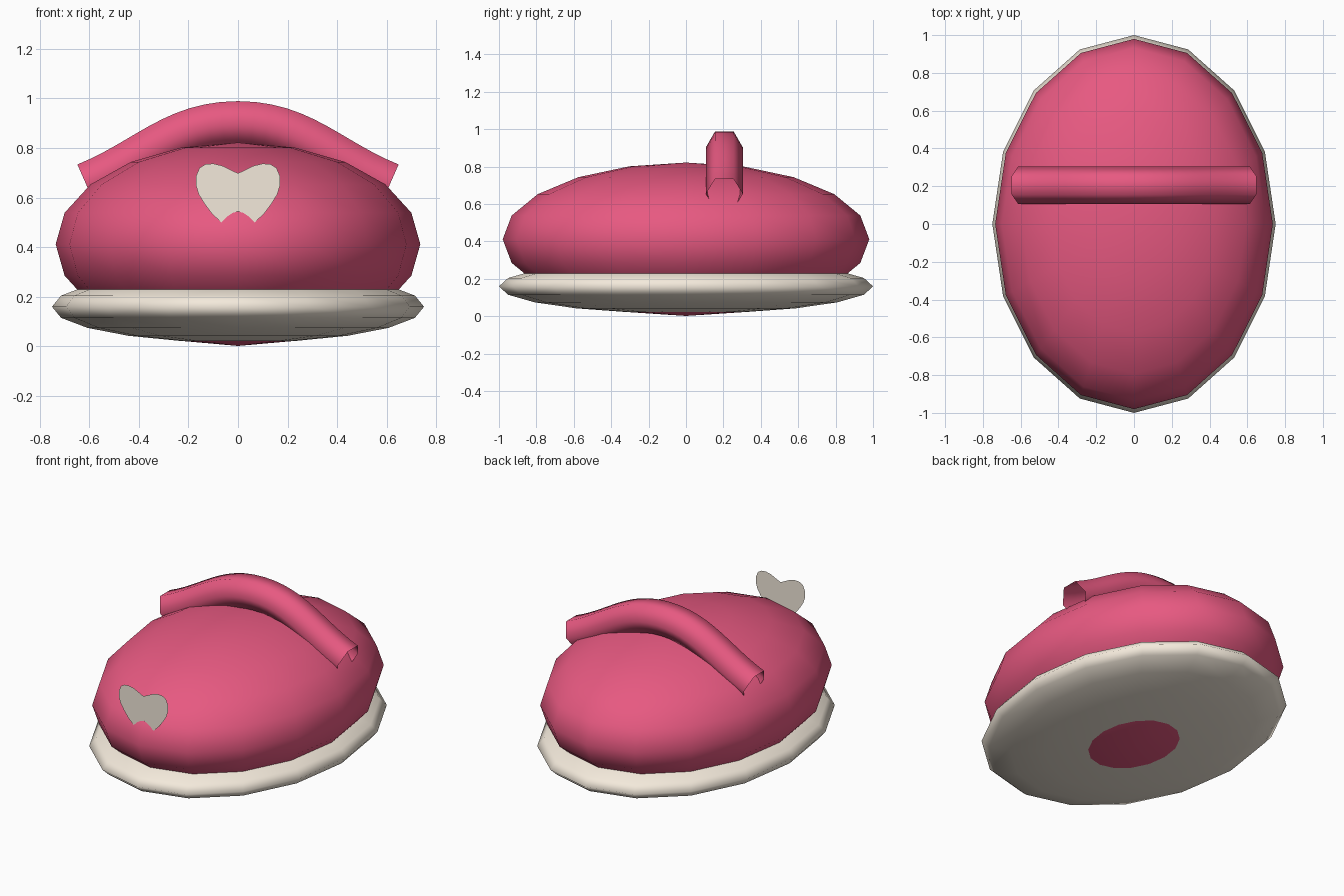
import bpy, bmesh, math
from mathutils import Vector, Matrix
from mathutils.geometry import interpolate_bezier

if "Cube" in bpy.data.objects:
    bpy.data.objects.remove(bpy.data.objects["Cube"])


def material(name, rgb):
    m = bpy.data.materials.new(name)
    m.diffuse_color = (*rgb, 1)
    m.use_nodes = True
    m.node_tree.nodes["Principled BSDF"].inputs["Base Color"].default_value = m.diffuse_color
    return m


PINK = material("pink", (0.80, 0.10, 0.22))
CREAM = material("cream", (0.90, 0.82, 0.71))


def finish(name, bm, mat, smooth=True):
    me = bpy.data.meshes.new(name)
    for f in bm.faces:
        f.smooth = smooth
    bm.to_mesh(me)
    bm.free()
    me.materials.append(mat)
    ob = bpy.data.objects.new(name, me)
    bpy.context.collection.objects.link(ob)
    return ob


def ellipsoid(name, radii, z, mat):
    bm = bmesh.new()
    bmesh.ops.create_uvsphere(bm, u_segments=16, v_segments=10, radius=1)
    bmesh.ops.transform(bm, verts=bm.verts,
                        matrix=Matrix.Translation((0, 0, z)) @ Matrix.Diagonal((*radii, 1)))
    return finish(name, bm, mat)


# Rounded upper and the flattened sole it sits in
ellipsoid("upper", (0.735, 0.98, 0.41), 0.412, PINK)
ellipsoid("sole", (0.75, 1.0, 0.145), 0.16, CREAM)

# Arched strap: open six-sided tube swept along a smooth arch
Y, R = 0.205, 0.099
end, top = Vector((0.613, Y, 0.655)), Vector((0, Y, 0.903))
reach = (end - top).length / 2.56
half = interpolate_bezier(top, top + Vector((reach, 0, 0)),
                          end + (top - end).normalized() * reach, end, 13)
path = [Vector((-p.x, p.y, p.z)) for p in reversed(half[1:])] + list(half)
bm = bmesh.new()
rings = []
for i, p in enumerate(path):
    t = (path[min(i + 1, len(path) - 1)] - path[max(i - 1, 0)]).normalized()
    side = Vector((0, 1, 0))
    up = t.cross(side)
    rings.append([bm.verts.new(p + R * (math.cos(k * math.pi / 3) * side
                                        + math.sin(k * math.pi / 3) * up)) for k in range(6)])
for a, b in zip(rings, rings[1:]):
    for k in range(6):
        n = (k + 1) % 6
        bm.faces.new((a[k], a[n], b[n], b[k]))
bmesh.ops.recalc_face_normals(bm, faces=bm.faces)
finish("strap", bm, PINK)

# Flat heart-shaped ornament at the toe, mirrored from half an outline
right = [(0.03, 0.712), (0.065, 0.729), (0.10, 0.737), (0.13, 0.735), (0.155, 0.72),
         (0.17, 0.685), (0.17, 0.65), (0.158, 0.612), (0.135, 0.575), (0.105, 0.535),
         (0.068, 0.50), (0.045, 0.523), (0.022, 0.538)]
outline = [(0, 0.698)] + right + [(0, 0.545)] + [(-x, z) for x, z in reversed(right)]
bm = bmesh.new()
face = bm.faces.new([bm.verts.new((x, -0.93, z)) for x, z in outline])
face.normal_update()
if face.normal.y > 0:
    face.normal_flip()
finish("heart_ornament", bm, CREAM, smooth=False)
